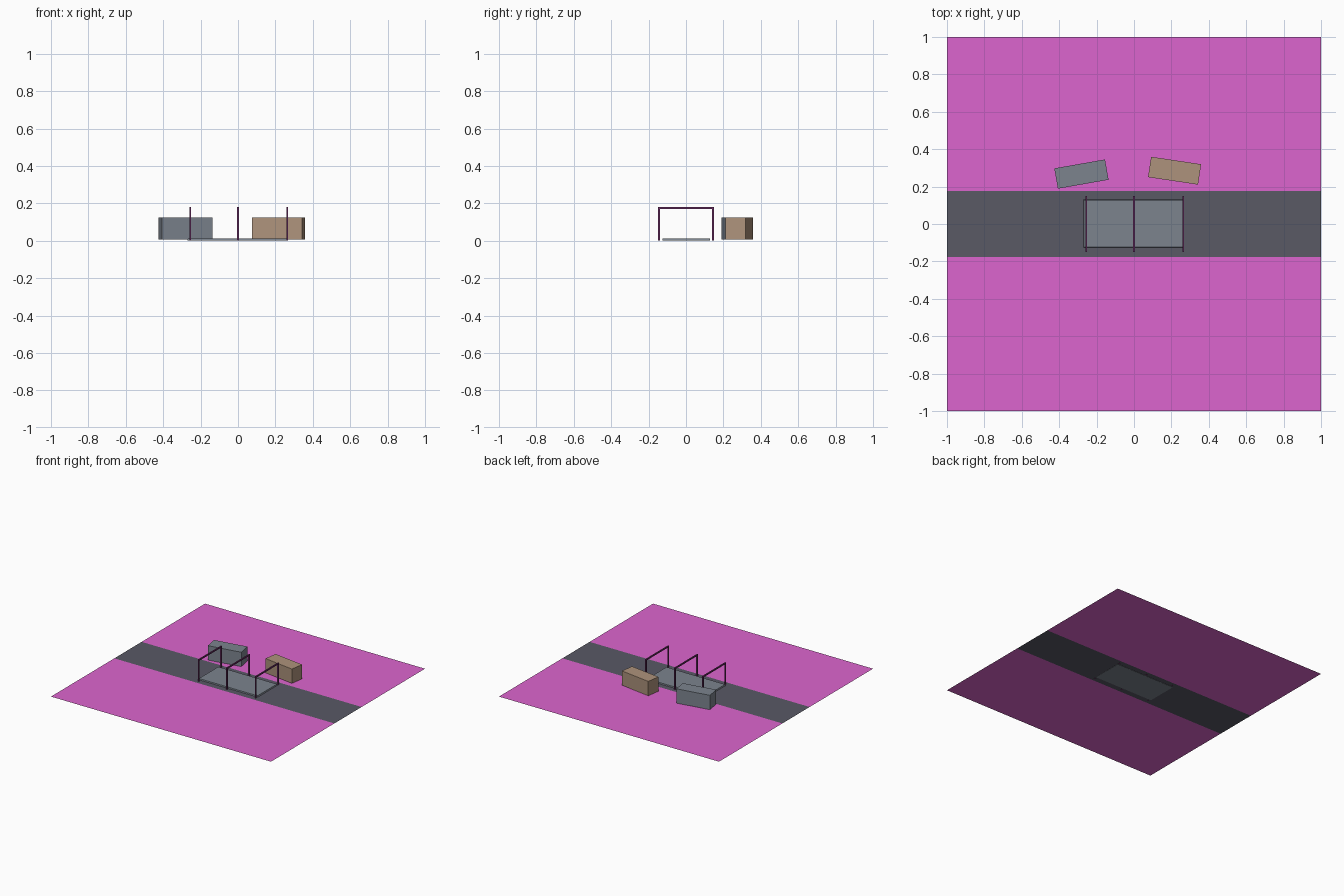
import bpy
import bmesh
from math import radians
from mathutils import Matrix

if "Cube" in bpy.data.objects:
    bpy.data.objects.remove(bpy.data.objects["Cube"])


def material(name, rgb):
    m = bpy.data.materials.new(name)
    m.diffuse_color = (*rgb, 1)
    m.use_nodes = True
    m.node_tree.nodes["Principled BSDF"].inputs["Base Color"].default_value = m.diffuse_color
    return m


MAGENTA = material("magenta", (0.72, 0.13, 0.62))
ASPHALT = material("asphalt", (0.10, 0.10, 0.13))
GREY = material("blue_grey", (0.20, 0.23, 0.27))
TAN = material("tan", (0.42, 0.29, 0.20))
PLUM = material("plum", (0.16, 0.03, 0.14))


def finish(name, bm, mat):
    mesh = bpy.data.meshes.new(name)
    bm.to_mesh(mesh)
    bm.free()
    mesh.materials.append(mat)
    obj = bpy.data.objects.new(name, mesh)
    bpy.context.collection.objects.link(obj)
    return obj


def add_box(bm, center, size, turn=0):
    matrix = (Matrix.Translation(center) @ Matrix.Rotation(radians(turn), 4, 'Z')
              @ Matrix.Diagonal((*size, 1)))
    bmesh.ops.create_cube(bm, size=1, matrix=matrix)


def box(name, center, size, mat, turn=0):
    bm = bmesh.new()
    add_box(bm, center, size, turn)
    return finish(name, bm, mat)


def strip(name, y0, y1, z, mat):
    bm = bmesh.new()
    corners = [(-1, y0), (1, y0), (1, y1), (-1, y1)]
    bm.faces.new([bm.verts.new((x, y, z)) for x, y in corners])
    return finish(name, bm, mat)


# Flat field on both sides of the road
ROAD = 0.177
strip("front_field", -1, -ROAD, 0.002, MAGENTA)
strip("back_field", ROAD, 1, 0.002, MAGENTA)
strip("road", -ROAD, ROAD, 0.002, ASPHALT)

# Low platform with a slightly tapered top
bm = bmesh.new()
add_box(bm, (-0.002, 0.002, 0.006), (0.54, 0.256, 0.012))
for v in bm.verts:
    if v.co.z > 0.006:
        v.co.x *= 0.985
        v.co.y *= 0.985
finish("platform", bm, GREY)

# Three square arches spanning the platform
HALF, TOP, BAR = 0.145, 0.18, 0.010
for name, x in (("left", -0.255), ("middle", 0.0), ("right", 0.263)):
    bm = bmesh.new()
    for side in (-1, 1):
        add_box(bm, (x, side * HALF, TOP / 2), (BAR, BAR, TOP))
    add_box(bm, (x, 0, TOP - BAR / 2), (BAR, 2 * HALF - BAR, BAR))
    finish(name + "_arch", bm, PLUM)

# Two crates behind the road
box("left_crate", (-0.281, 0.267, 0.066), (0.275, 0.110, 0.118), GREY, 10)
box("right_crate", (0.217, 0.285, 0.066), (0.270, 0.110, 0.118), TAN, -8.5)
